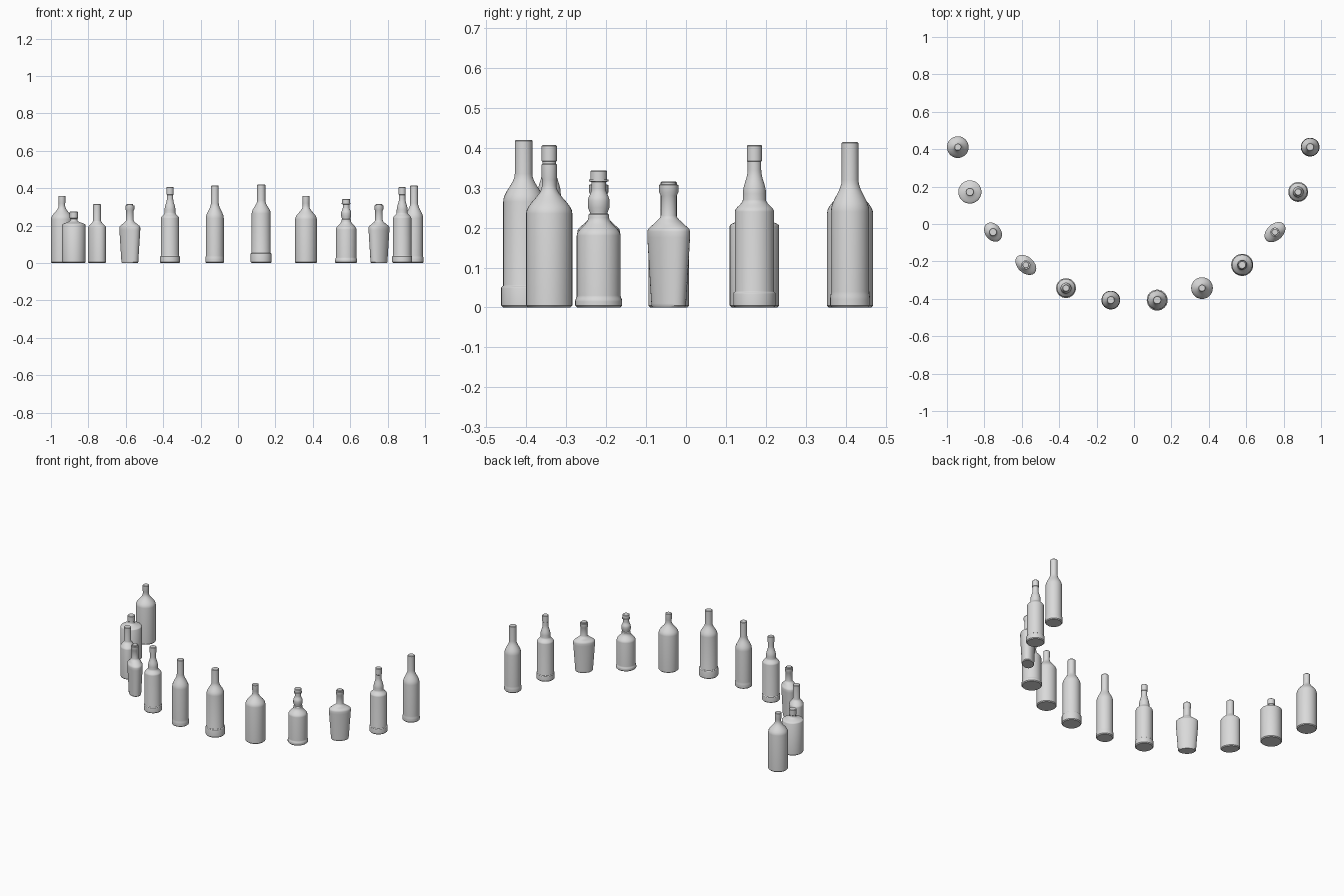
import bpy, bmesh
from math import sin, cos, pi, radians

if "Cube" in bpy.data.objects:
    bpy.data.objects.remove(bpy.data.objects["Cube"])

SIDES = 32
CURVE_STEPS = 8
BEVEL = .005
NECK_RADIUS = .024

glass = bpy.data.materials.new("grey_glass")
glass.use_nodes = True
grey = (.7, .7, .7, 1)
glass.diffuse_color = grey
glass.node_tree.nodes["Principled BSDF"].inputs["Base Color"].default_value = grey


def make_profile(sections):
    """Join straight sections (radius, bottom, top); narrowing gaps become smooth shoulders."""
    points = []
    for radius, bottom, top in sections:
        if not points:
            points.append((radius - BEVEL, bottom))
            bottom += BEVEL
        elif points[-1][0] > radius:
            last_radius, last_top = points[-1]
            for step in range(1, CURVE_STEPS):
                t = step / CURVE_STEPS
                blend = (1 - cos(pi * t)) / 2
                points.append((last_radius + (radius - last_radius) * blend,
                               last_top + (bottom - last_top) * t))
        points += [(radius, bottom), (radius, top)]
    # Soften the lip
    points[-1] = (radius, top - BEVEL / 2)
    points.append((radius - BEVEL / 2, top))
    return points


def flatness(radius, depth):
    """The body of a flask is flattened to the given depth, but its neck stays round."""
    blend = min(1, max(0, radius / NECK_RADIUS - 1))
    return 1 + (depth - 1) * blend


def make_bottle(name, shape, location, depth=1, turn=0):
    bm = bmesh.new()
    rings = []
    for radius, height in make_profile(shape.values()):
        ring = []
        for side in range(SIDES):
            angle = 2 * pi * side / SIDES
            x = radius * cos(angle)
            y = radius * sin(angle) * flatness(radius, depth)
            ring.append(bm.verts.new((x, y, height)))
        rings.append(ring)
    for lower, upper in zip(rings, rings[1:]):
        for side in range(SIDES):
            after = (side + 1) % SIDES
            bm.faces.new((lower[side], lower[after], upper[after], upper[side]))
    bm.faces.new(reversed(rings[0]))
    bm.faces.new(rings[-1])
    mesh = bpy.data.meshes.new(name)
    bm.to_mesh(mesh)
    bm.free()
    mesh.materials.append(glass)
    bottle = bpy.data.objects.new(name, mesh)
    bpy.context.collection.objects.link(bottle)
    bottle.location = location
    bottle.rotation_euler.z = radians(turn)
    bpy.ops.object.select_all(action="DESELECT")
    bottle.select_set(True)
    bpy.context.view_layer.objects.active = bottle
    bpy.ops.object.shade_smooth_by_angle(angle=radians(35))


# Bottle shapes, each section as radius, bottom and top
wine = dict(
    foot=(.05, 0, .02),
    body=(.048, .04, .24),
    neck=(.021, .32, .414))
heavy_base = dict(
    foot=(.056, 0, .05),
    body=(.051, .055, .265),
    neck=(.022, .335, .42))
stepped = dict(
    foot=(.053, 0, .035),
    body=(.049, .04, .24),
    collar=(.029, .27, .285),
    neck=(.017, .345, .365),
    cap=(.019, .367, .407))
whisky = dict(
    body=(.058, 0, .235),
    neck=(.018, .305, .32),
    cap=(.019, .325, .36))
bulb_neck = dict(
    foot=(.059, 0, .015),
    body=(.055, .03, .18),
    collar=(.026, .225, .232),
    waist=(.022, .236, .238),
    bulb=(.027, .25, .267),
    neck=(.018, .297, .314),
    ring=(.024, .316, .32),
    cap=(.021, .321, .343))
tapered = dict(
    base=(.052, 0, .01),
    body=(.064, .175, .19),
    neck=(.02, .23, .28),
    cap=(.024, .288, .307),
    stopper=(.018, .308, .316))
oval = dict(
    body=(.056, 0, .19),
    neck=(.021, .227, .315))
squat = dict(
    body=(.062, 0, .204),
    neck=(.019, .228, .237),
    cap=(.022, .24, .275))

# The row curves from the right end, past the front, to the left end
row = [
    ("whisky_bottle_right", whisky),
    ("squat_bottle", squat),
    ("oval_bottle", oval, .75, -52),
    ("tapered_flask_right", tapered, .68, -42),
    ("stepped_bottle_right", stepped),
    ("wine_bottle_right", wine),
    ("heavy_base_bottle", heavy_base),
    ("whisky_bottle_left", whisky),
    ("bulb_neck_bottle", bulb_neck),
    ("tapered_flask_left", tapered, .68, 42),
    ("stepped_bottle_left", stepped),
    ("wine_bottle_left", wine),
]
ARC_RADIUS = .95
ARC_CENTRE = .535
for index, (name, shape, *flask) in enumerate(row):
    angle = pi * (index + .5) / len(row)
    spot = (-ARC_RADIUS * cos(angle), ARC_CENTRE - ARC_RADIUS * sin(angle), 0)
    make_bottle(name, shape, spot, *flask)
